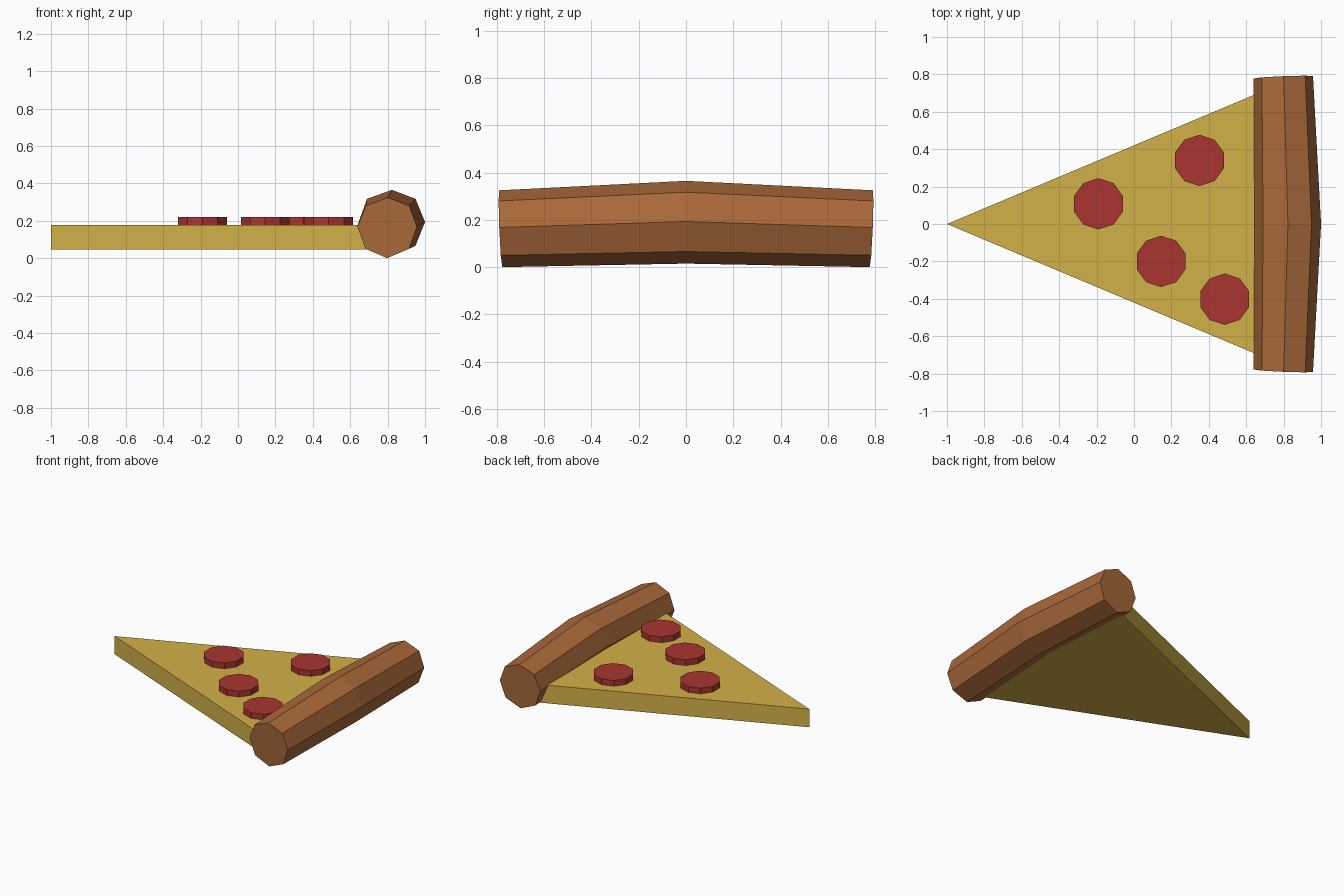
import bpy
import bmesh
from math import cos, sin, tau

cube = bpy.data.objects.get("Cube")
if cube:
    bpy.data.objects.remove(cube)


def make_material(name, rgb):
    mat = bpy.data.materials.new(name)
    mat.use_nodes = True
    color = (*rgb, 1.0)
    mat.diffuse_color = color
    mat.node_tree.nodes["Principled BSDF"].inputs["Base Color"].default_value = color
    return mat


def loft(name, rings, mat):
    """Skin a list of equal-length closed rings and cap both ends."""
    bm = bmesh.new()
    loops = [[bm.verts.new(p) for p in ring] for ring in rings]
    n = len(loops[0])
    for a, b in zip(loops, loops[1:]):
        for i in range(n):
            j = (i + 1) % n
            bm.faces.new((a[i], a[j], b[j], b[i]))
    bm.faces.new(loops[0])
    bm.faces.new(loops[-1])
    bmesh.ops.recalc_face_normals(bm, faces=bm.faces)
    mesh = bpy.data.meshes.new(name)
    bm.to_mesh(mesh)
    bm.free()
    mesh.materials.append(mat)
    obj = bpy.data.objects.new(name, mesh)
    bpy.context.collection.objects.link(obj)
    return obj


def prism(name, outline, bottom, top, mat):
    return loft(name, [[(x, y, z) for x, y in outline] for z in (bottom, top)], mat)


cheese = make_material("cheese yellow", (0.65, 0.44, 0.067))
crust_brown = make_material("crust brown", (0.40, 0.142, 0.042))
sausage_red = make_material("sausage red", (0.40, 0.036, 0.03))

# Triangular slice, its wide end buried in the crust
prism("cheese_slice", [(-1, 0), (0.76, -0.74), (0.76, 0.74)], 0.045, 0.178, cheese)

# Ten-sided sausage discs
RADIUS = 0.137
spots = [(-0.19, 0.108), (0.35, 0.34), (0.145, -0.2), (0.485, -0.402)]
for number, (cx, cy) in enumerate(spots, 1):
    disc = [(cx + RADIUS * sin(tau * i / 10), cy + RADIUS * cos(tau * i / 10))
            for i in range(10)]
    prism(f"sausage_disc_{number}", disc, 0.15, 0.22, sausage_red)

# Eight-sided crust roll, bowed outward and upward at the middle
end_profile = [(0.80, 0.325), (0.915, 0.28), (0.957, 0.168), (0.915, 0.05),
               (0.797, 0.0), (0.682, 0.05), (0.638, 0.168), (0.684, 0.28)]
mid_profile = [(0.823, 0.365), (0.949, 0.317), (1.0, 0.193), (0.949, 0.066),
               (0.82, 0.015), (0.694, 0.066), (0.645, 0.193), (0.69, 0.317)]


def crust_end(side):
    # The cut ends lean slightly with the bend
    return [(x, side * (0.784 + 0.04 * (x - 0.8) + 0.04 * (z - 0.165)), z)
            for x, z in end_profile]


loft("crust", [crust_end(-1), [(x, 0, z) for x, z in mid_profile], crust_end(1)],
     crust_brown)
